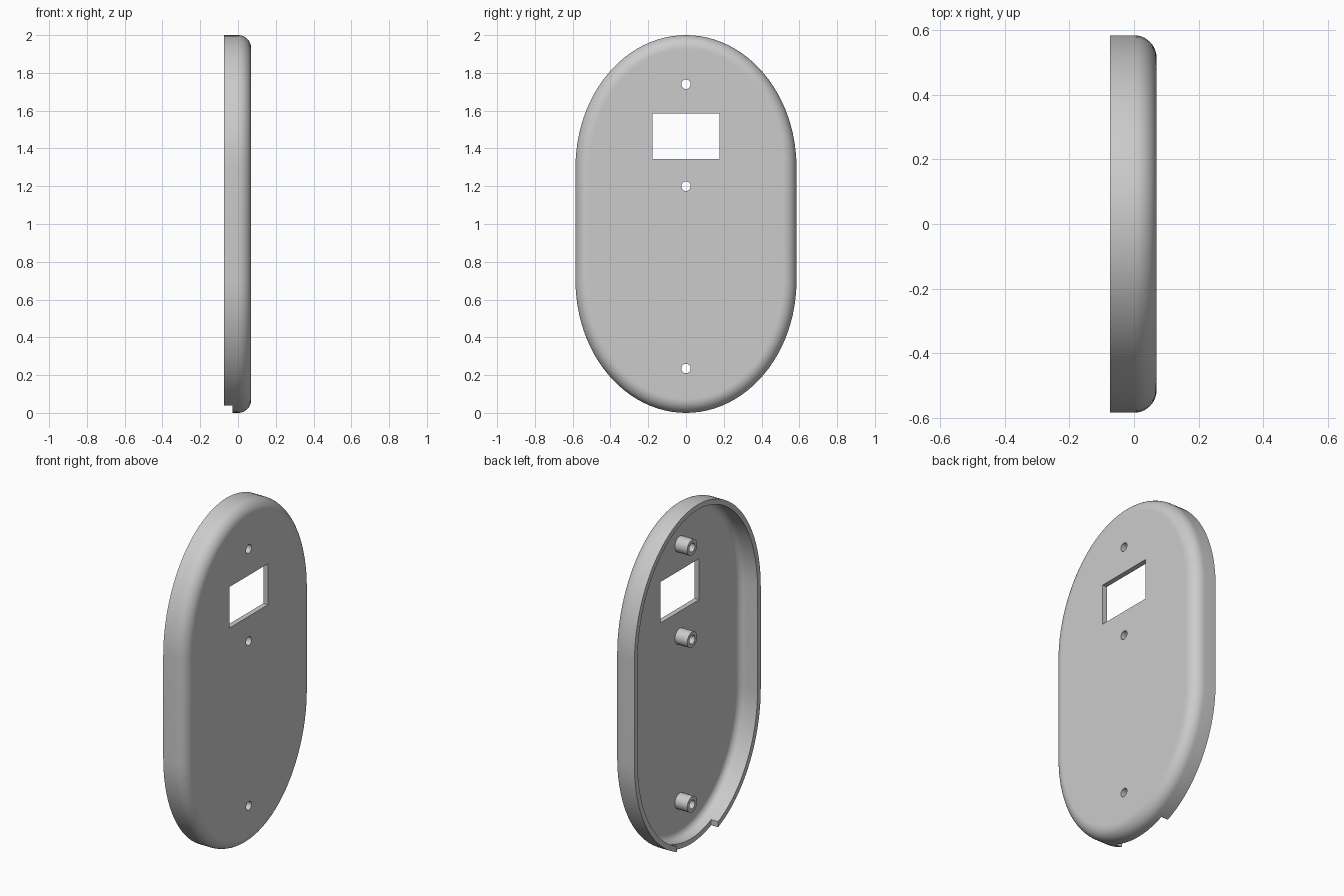
import bpy, bmesh
from math import sin, cos, pi, hypot, radians
from mathutils import Matrix

cube = bpy.data.objects.get("Cube")
if cube:
    bpy.data.objects.remove(cube)

HALF_W, END_H, MID = 0.585, 0.7, 0.3      # outline: elliptical ends, straight sides
BACK, FACE, WALL, FILLET = -0.075, 0.07, 0.03, 0.07
HOLE_R, BOSS_R, BOSS_END = 0.025, 0.046, -0.04
SCREWS = (1.74, 1.2, 0.235)

grey = bpy.data.materials.new("light_grey")
grey.use_nodes = True
colour = (0.6, 0.6, 0.6, 1)
grey.diffuse_color = colour
grey.node_tree.nodes["Principled BSDF"].inputs["Base Color"].default_value = colour


def make_object(name, bm):
    bmesh.ops.recalc_face_normals(bm, faces=bm.faces)
    mesh = bpy.data.meshes.new(name)
    bm.to_mesh(mesh)
    bm.free()
    mesh.materials.append(grey)
    obj = bpy.data.objects.new(name, mesh)
    bpy.context.collection.objects.link(obj)
    return obj


def outline(inset, x, steps=48):
    """Points of the rounded outline, moved inwards by inset."""
    pts = []
    for end in (1, -1):
        for i in range(steps + 1):
            a = pi * i / steps
            c, s = cos(a) * end, sin(a) * end
            ny, nz = c / HALF_W, s / END_H
            n = hypot(ny, nz)
            pts.append((x, HALF_W * c - inset * ny / n,
                        1 + end * MID + END_H * s - inset * nz / n))
    return pts


def bridge(bm, a, b):
    for i in range(len(a)):
        j = (i + 1) % len(a)
        bm.faces.new((a[i], a[j], b[j], b[i]))


def fillet(radius, steps):
    """Inset and depth along the rounded edge, from wall to face."""
    return [(FILLET - radius * cos(pi / 2 * i / steps), radius * sin(pi / 2 * i / steps))
            for i in range(steps + 1)]


def box(name, lo, hi):
    bm = bmesh.new()
    size = [b - a for a, b in zip(lo, hi)]
    mid = [(a + b) / 2 for a, b in zip(lo, hi)]
    bmesh.ops.create_cube(bm, size=1, matrix=Matrix.Translation(mid) @ Matrix.Diagonal((*size, 1)))
    return make_object(name, bm)


def shade(obj):
    bpy.ops.object.select_all(action='DESELECT')
    obj.select_set(True)
    bpy.context.view_layer.objects.active = obj
    bpy.ops.object.shade_smooth_by_angle(angle=radians(30))


# Hollow shell: outer skin, rim and inner skin as rings, closed by two flat floors
flat = FILLET + 0.006
profile = [(flat, FACE)] + fillet(FILLET, 10)[::-1] + [(0, BACK), (WALL, BACK)]
profile += fillet(FILLET - WALL, 8) + [(flat, FACE - WALL)]
bm = bmesh.new()
rings = [[bm.verts.new(p) for p in outline(*pt)] for pt in profile]
for a, b in zip(rings, rings[1:]):
    bridge(bm, a, b)
bm.faces.new(rings[0])
bm.faces.new(rings[-1])
shell = make_object("cover_shell", bm)

# Cutters: display window, cable notch in the lower rim, screw holes
cutters = [box("window_cutter", (0, -0.177, 1.345), (0.2, 0.177, 1.585)),
           box("notch_cutter", (-0.2, -0.19, -0.1), (-0.03, 0.19, 0.1))]
for z in SCREWS:
    bm = bmesh.new()
    bmesh.ops.create_cone(bm, cap_ends=True, segments=32, radius1=HOLE_R, radius2=HOLE_R, depth=0.3,
                          matrix=Matrix.Translation((0.1, 0, z)) @ Matrix.Rotation(pi / 2, 4, 'Y'))
    cutters.append(make_object("screw_hole_cutter", bm))

bpy.context.view_layer.objects.active = shell
for cutter in cutters:
    cutter.hide_render = True
    mod = shell.modifiers.new("cut", 'BOOLEAN')
    mod.operation, mod.solver, mod.object = 'DIFFERENCE', 'EXACT', cutter
    bpy.ops.object.modifier_apply(modifier=mod.name)
for cutter in cutters:
    bpy.data.objects.remove(cutter)
shade(shell)

# Hollow screw bosses on the inner floor
for name, z in zip(("upper", "middle", "lower"), SCREWS):
    bm = bmesh.new()
    rings = []
    for r, x in ((BOSS_R, FACE - WALL), (BOSS_R, BOSS_END), (HOLE_R, BOSS_END), (HOLE_R, FACE - WALL)):
        angles = [2 * pi * i / 32 for i in range(32)]
        rings.append([bm.verts.new((x, r * cos(a), z + r * sin(a))) for a in angles])
    for a, b in zip(rings, rings[1:] + rings[:1]):
        bridge(bm, a, b)
    shade(make_object(name + "_screw_boss", bm))
